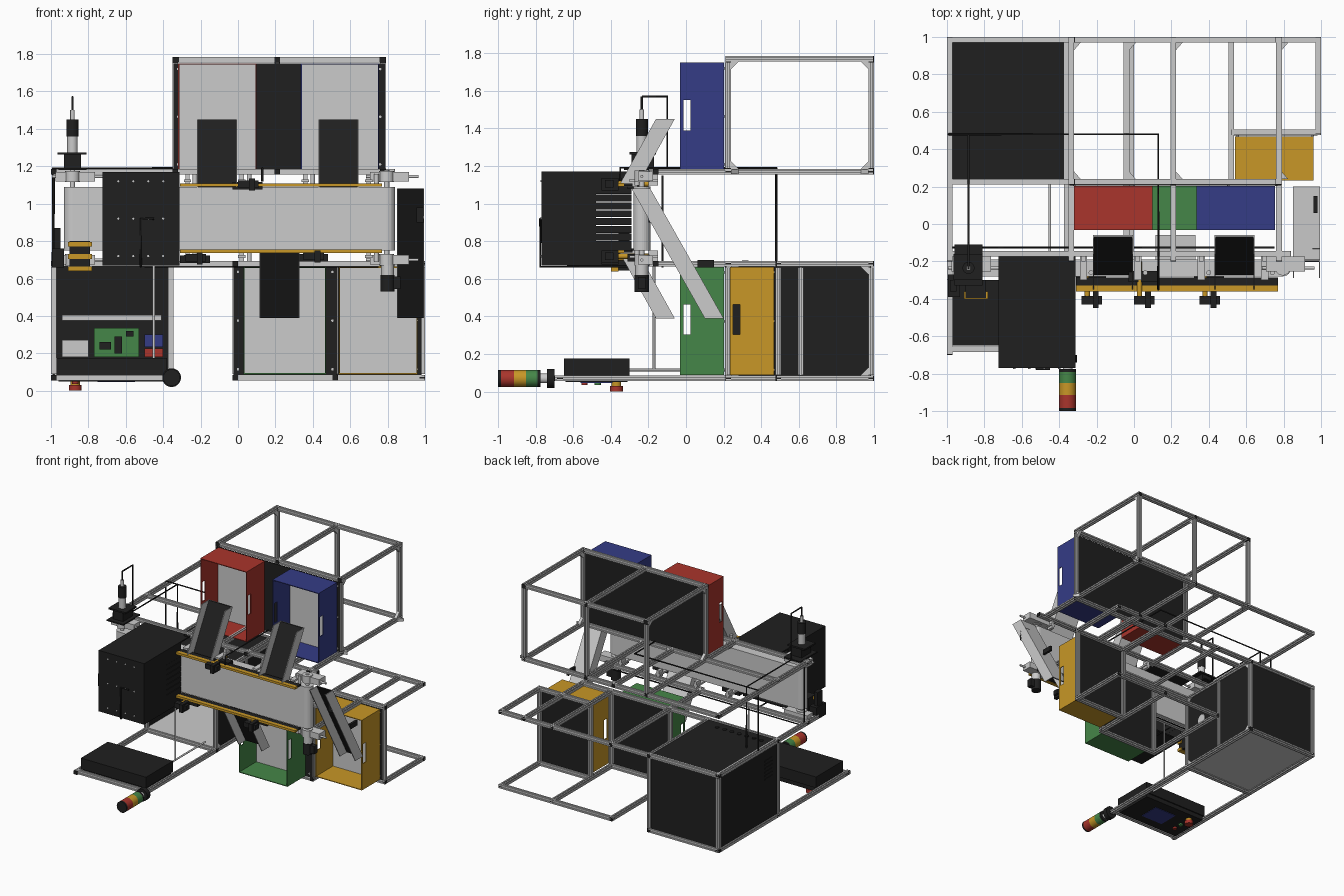
import bpy, bmesh, math
from mathutils import Vector, Matrix

if "Cube" in bpy.data.objects:
    bpy.data.objects.remove(bpy.data.objects["Cube"])

def mat(name, r, g, b):
    m = bpy.data.materials.new(name)
    m.diffuse_color = (r, g, b, 1)
    m.use_nodes = True
    m.node_tree.nodes["Principled BSDF"].inputs["Base Color"].default_value = m.diffuse_color
    return m

BLACK = mat("black", .014, .014, .014)
RED = mat("red", .40, .035, .025)
YELLOW = mat("yellow", .58, .31, .02)
GREEN = mat("green", .06, .24, .065)
BLUE = mat("blue", .035, .045, .24)

def finish(name, bm, m=None, smooth=False):
    bmesh.ops.recalc_face_normals(bm, faces=bm.faces)
    me = bpy.data.meshes.new(name)
    bm.to_mesh(me)
    bm.free()
    if m:
        me.materials.append(m)
    if smooth:
        for p in me.polygons:
            p.use_smooth = len(p.vertices) == 4
    o = bpy.data.objects.new(name, me)
    bpy.context.collection.objects.link(o)
    return o

def boxes(name, items, m=None):
    """One mesh from boxes given as x0, x1, y0, y1, z0, z1."""
    bm = bmesh.new()
    for x0, x1, y0, y1, z0, z1 in items:
        M = Matrix.Translation(((x0+x1)/2, (y0+y1)/2, (z0+z1)/2)) @ Matrix.Diagonal((x1-x0, y1-y0, z1-z0, 1))
        bmesh.ops.create_cube(bm, size=1, matrix=M)
    return finish(name, bm, m)

def box(name, *b, m=None):
    return boxes(name, [b], m)

def cyl(name, p, q, r, m=None, n=24):
    p, q = Vector(p), Vector(q)
    bm = bmesh.new()
    M = Matrix.Translation((p+q)/2) @ (q-p).to_track_quat('Z', 'Y').to_matrix().to_4x4()
    bmesh.ops.create_cone(bm, cap_ends=True, segments=n, radius1=r, radius2=r, depth=(q-p).length, matrix=M)
    return finish(name, bm, m, True)

def prism(name, pts, a, b, axis, m=None):
    """Extrude a 2D profile from a to b along axis x, y or z."""
    put = {'x': lambda u, v, w: (w, u, v), 'y': lambda u, v, w: (u, w, v), 'z': lambda u, v, w: (u, v, w)}[axis]
    bm = bmesh.new()
    lo, hi = [[bm.verts.new(put(u, v, w)) for u, v in pts] for w in (a, b)]
    bm.faces.new(lo)
    bm.faces.new(hi[::-1])
    for i in range(len(pts)):
        j = (i+1) % len(pts)
        bm.faces.new((lo[i], lo[j], hi[j], hi[i]))
    return finish(name, bm, m)

# slotted aluminium bar cross-section: one side repeated four times
SIDE = [(-.015, -.015), (-.004, -.015), (-.004, -.007), (.004, -.007), (.004, -.015)]
SLOT = []
for k in range(4):
    c, s = round(math.cos(k*math.pi/2)), round(math.sin(k*math.pi/2))
    SLOT += [(x*c-y*s, x*s+y*c) for x, y in SIDE]

def bar(axis, a, b, u, v, caps=True):
    prism("frame_bar", [(x+u, y+v) for x, y in SLOT], a+.004, b-.004, axis)
    if caps:
        sq = [(u-.015, v-.015), (u+.015, v-.015), (u+.015, v+.015), (u-.015, v+.015)]
        prism("bar_cap", sq, a, a+.004, axis, BLACK)
        prism("bar_cap", sq, b-.004, b, axis, BLACK)

def cable(name, pts, r=.006, m=BLACK):
    cu = bpy.data.curves.new(name, 'CURVE')
    cu.dimensions = '3D'
    cu.bevel_depth, cu.bevel_resolution, cu.use_fill_caps = r, 2, True
    sp = cu.splines.new('POLY')
    sp.points.add(len(pts)-1)
    for q, p in zip(sp.points, pts):
        q.co = (*p, 1)
    cu.materials.append(m) if m else None
    bpy.context.collection.objects.link(bpy.data.objects.new(name, cu))

# upper frame
for x in (-.335, .21, .775):
    bar('y', .21, 1, x, 1.77)
    bar('z', 1.185, 1.755, x, .985)
for x in (-.335, .775):
    bar('z', 1.185, 1.755, x, .225)
for y in (.225, .985):
    bar('x', -.32, .76, y, 1.77)
# upper conveyor level
for x in (-.985, -.335, -.04, .21, .775):
    bar('y', -.2, 1, x, 1.17)
for y, x1 in ((.225, .79), (.985, .79), (-.16, .84)):
    bar('x', -1, x1, y, 1.17)
# lower conveyor level
for x, y0 in ((-.985, -.3), (-.36, .21), (-.015, -.2), (.52, .21), (.985, .48), (.775, -.2)):
    bar('y', y0, 1, x, .68)
for y, x0, x1 in ((.225, -1, .79), (.985, -1, 1), (.49, .52, 1), (-.16, -1, .84)):
    bar('x', x0, x1, y, .68)
# base level and lower posts
for x, y0 in ((-.985, -.7), (-.36, -.7), (-.015, .21), (.52, .21), (.985, .48)):
    bar('y', y0, 1, x, .07)
for y, x0, x1 in ((.985, -1, -.345), (.225, -1, -.345), (.225, -.03, .535), (.49, .52, 1), (-.67, -1, -.345), (.985, -.03, 1)):
    bar('x', x0, x1, y, .07)
for x, y in ((-.985, .225), (-.36, .225), (-.985, .985), (-.36, .985), (-.36, .61), (-.015, .225), (.52, .225), (.52, .49), (.985, .49)):
    bar('z', .085, .665, x, y, False)
# corner gussets
for x, ys, zs in ((-.335, (.24, .97), (1.185, 1.755)), (.775, (.24, .97), (1.185, 1.755)), (-.36, (.24, .97), (.085, .665)), (.21, (.97,), (1.755,))):
    for y in ys:
        for z in zs:
            dy, dz = (.04 if y < .5 else -.04), (.04 if z in (.085, 1.185) else -.04)
            prism("corner_gusset", [(y, z), (y+dy, z), (y, z+dz)], x-.012, x+.012, 'x')
for x in (-.335, .21, .775, -.04):
    for y, dy in ((.24, .04), (.97, -.04)):
        prism("level_gusset", [(x+.015, y), (x+.05, y), (x+.015, y+dy)], 1.158, 1.182, 'z')

# black backing panels with screws
for n, x0, x1, y, z0, z1 in (("upper_panel", -.345, .785, .207, 1.18, 1.75), ("lower_panel", -.025, .53, .207, .085, .665), ("yellow_panel", .53, .98, .472, .085, .665)):
    box(n, x0, x1, y, y+.008, z0, z1, m=BLACK)
    for x in (x0+.025, x1-.025):
        for z in (z0+.03, (z0+z1)/2, z1-.03):
            cyl("panel_screw", (x, y-.004, z), (x, y, z), .007, n=10)

# sorting bins, open to the front with hand slots in both sides
def bin_(name, x, y, z, m, w=.42, d=.235, h=.575, t=.006):
    X, Y, Z = x+w, y+d, z+h
    a, b, s0, s1 = y+.018, y+.055, z+.215, z+.375
    parts = [(x, X, y, Y, z, z+t), (x, X, y, Y, Z-t, Z), (x, X, Y-t, Y, z, Z)]
    for u in (x, X-t):
        parts += [(u, u+t, y, a, z, Z), (u, u+t, b, Y, z, Z), (u, u+t, a, b, z, s0), (u, u+t, a, b, s1, Z)]
    boxes(name, parts, m)
    box(name+"_liner", x+t, X-t, Y-.016, Y-t, z+t, Z-t)
bin_("red_bin", -.32, -.032, 1.175, RED)
bin_("blue_bin", .335, -.032, 1.175, BLUE)
bin_("green_bin", .03, -.032, .088, GREEN, w=.44)
bin_("yellow_bin", .54, .233, .088, YELLOW)

# electrical cabinet, open at the front
box("cabinet_floor", -.98, -.36, .22, .98, .078, .09)
boxes("cabinet_shell", [(-.98, -.37, .22, .98, .683, .692), (-.992, -.98, .24, .97, .085, .67), (-.365, -.355, .24, .97, .085, .67), (-.97, -.37, .975, .985, .085, .67)], BLACK)
for i in range(7):
    cyl("cabinet_gland", (-.905+.067*i, .315, .69), (-.905+.067*i, .315, .697), .017, BLACK, 16)
for i in range(6):
    box("cabinet_vent", -.996, -.99, .3, .4, .42+.03*i, .43+.03*i, m=BLACK)
cyl("cabinet_port", (-.35, .4, .42), (-.357, .4, .42), .04)
box("din_rail", -.94, -.41, .94, .975, .375, .405)
box("control_board", -.77, -.53, .955, .965, .18, .335, m=GREEN)
boxes("board_chips", [(-.74, -.68, .94, .955, .22, .26), (-.66, -.62, .94, .955, .2, .29), (-.6, -.56, .94, .955, .29, .32)], BLACK)
box("power_supply", -.94, -.8, .93, .97, .18, .27)
box("relay_blue", -.5, -.4, .94, .97, .235, .3, m=BLUE)
box("relay_red", -.5, -.4, .94, .97, .18, .225, m=RED)

# operator panel (faces down) and signal tower
box("operator_box", -.97, -.38, -.65, -.30, .085, .175, m=BLACK)
box("operator_face", -.96, -.39, -.64, -.31, .05, .085, m=BLACK)
box("screen", -.75, -.55, -.56, -.39, .046, .05, m=BLUE)
cyl("stop_base", (-.87, -.37, .05), (-.87, -.37, .03), .025, YELLOW)
cyl("stop_button", (-.87, -.37, .03), (-.87, -.37, 0), .034, RED)
for y, m in ((-.47, GREEN), (-.54, RED)):
    cyl("push_button", (-.87, y, .05), (-.87, y, .036), .017, m)
cyl("panel_rod", (-.45, -.3, .115), (-.45, .22, .115), .007)
cyl("panel_post", (-.45, -.17, .115), (-.45, -.17, .67), .007)
for y0, y1, r, m in ((-1, -.985, .045, BLACK), (-.985, -.915, .045, RED), (-.915, -.85, .045, YELLOW), (-.85, -.79, .045, GREEN), (-.79, -.775, .045, BLACK), (-.775, -.74, .025, None), (-.74, -.7, .05, BLACK)):
    cyl("signal_tower", (-.355, y0, .07), (-.355, y1, .07), r, m, 32)

# conveyor belt loop with rounded ends
R, cy = .045, -.235
belt = []
for cx, a0 in ((.795, -90), (-.885, 90)):
    belt += [(cx+R*math.cos(math.radians(a0+15*k)), cy+R*math.sin(math.radians(a0+15*k))) for k in range(13)]
prism("conveyor_belt", belt, .75, 1.09, 'z')
for x in (-.885, .795):
    cyl("roller_shaft", (x, cy, .66), (x, cy, 1.18), .014)
    for z in (.70, 1.145):
        boxes("bearing_block", [(x-.09, x+.12, cy-.02, cy+.06, z-.025, z+.025)])
        cyl("bearing_ring", (x, cy, z-.03), (x, cy, z+.03), .04)
        cyl("adjuster_bolt", (x-.11, cy, z), (x+.17, cy, z), .008, n=12)
# side rails and brackets
for z in (.745, 1.1):
    box("guide_rail_black", -.31, .77, -.33, -.285, z-.006, z+.006, m=BLACK)
    box("guide_rail", -.31, .77, -.362, -.33, z-.009, z+.009, m=YELLOW)
for x in (-.27, .02, .36, .7):
    for z0, z1 in ((.69, .75), (1.095, 1.16)):
        boxes("rail_bracket", [(x-.02, x+.02, -.3, -.15, z0+.02, z0+.035), (x-.012, x+.012, -.2, -.15, z0, z1)])
        cyl("bracket_pin", (x+.04, -.26, z0), (x+.04, -.26, z1), .013, n=12)

# object sensors along the rails
for x, z in ((-.23, .71), (.05, 1.105), (.40, .72)):
    boxes("sensor", [(x-.05, x+.06, -.43, -.385, z-.02, z+.02), (x+.01, x+.04, -.45, -.36, z-.035, z+.03)], BLACK)
    cyl("sensor_arm", (x-.02, -.385, z), (x-.02, -.2, z), .014, YELLOW, 16)
    box("sensor_mount", x-.08, x+.08, -.31, -.25, z-.028, z+.012, m=BLACK)

# chutes: grey side walls and back, black sliding face
def chute(name, x0, x1, top, bot, z1, z0, d=.1):
    def sheet(f0, f1):
        return [(bot+f0*d, z0), (bot+f1*d, z0), (top+f1*d, z1), (top+f0*d, z1)]
    prism(name+"_side", sheet(0, 1), x0, x0+.006, 'x')
    prism(name+"_side", sheet(0, 1), x1-.006, x1, 'x')
    prism(name+"_back", sheet(.94, 1), x0+.006, x1-.006, 'x')
    prism(name+"_slide", sheet(.88, .94), x0+.006, x1-.006, 'x', BLACK)
chute("red_chute", -.22, -.005, -.16, -.36, 1.45, 1.09)
chute("blue_chute", .43, .645, -.16, -.36, 1.45, 1.09)
chute("green_chute", .115, .33, -.36, -.16, .75, .39)
chute("end_chute", .85, .995, -.29, .10, 1.08, .39)

# inspection box over the belt with strip curtains
x0, x1 = -.725, -.312
boxes("inspection_box", [(x0, x1, -.77, -.76, .67, 1.17), (x0, x1, -.77, -.17, 1.16, 1.17), (x0, x1, -.77, -.29, .67, .68), (x0, x0+.01, -.77, -.48, .67, 1.17), (x1-.01, x1, -.77, -.48, .67, 1.17)], BLACK)
for x in (x0, x1-.008):
    boxes("box_side_edge", [(x, x+.008, -.48, -.29, 1.05, 1.17), (x, x+.008, -.48, -.29, .67, .8)], BLACK)
    boxes("strip_curtain", [(x, x+.006, -.48, -.29, .803+.0415*i, .84+.0415*i) for i in range(6)], BLACK)
for x in (-.64, -.56, -.48, -.40):
    for z in (.72, .92, 1.12):
        cyl("box_screw", (x, -.774, z), (x, -.77, z), .006, n=8)
cable("box_cable", [(-.45, -.775, .92), (-.52, -.775, .92), (-.52, -.775, .665), (-.52, -.2, .665)])

# drive motor at the right end
cyl("motor_gearbox", (.80, cy, .62), (.80, cy, .68), .035)
cyl("motor_body", (.80, cy, .53), (.80, cy, .62), .038, BLACK)
box("motor_terminal", .83, .87, cy-.02, cy+.02, .545, .61, m=BLACK)

# encoder column at the left end
boxes("encoder_base", [(-.96, -.81, -.33, -.11, 1.18, 1.19), (-.93, -.84, -.29, -.17, 1.19, 1.27), (-.965, -.81, -.30, -.16, 1.262, 1.275)], BLACK)
for z0, z1, r, m in ((1.275, 1.36, .028, None), (1.36, 1.45, .032, BLACK), (1.45, 1.5, .012, None), (1.5, 1.57, .006, BLACK)):
    cyl("encoder_column", (-.885, cy, z0), (-.885, cy, z1), r, m)

# infeed sensor cluster at the left end
boxes("infeed_yellow", [(-.91, -.78, -.40, -.36, .64+.065*i, .665+.065*i) for i in range(3)], YELLOW)
boxes("infeed_body", [(-.90, -.79, -.395, -.30, .645, .80), (-.995, -.93, -.39, -.27, .66, .76), (-.985, -.95, -.36, -.3, .76, .87)], BLACK)
boxes("right_bracket", [(.955, .995, -.2, -.13, .9, .98), (.96, .98, .06, .15, .66, .7)], BLACK)

# air and signal lines
cable("encoder_line", [(-.885, cy, 1.57), (-.885, -.1, 1.57), (-.885, -.1, 1.19), (-.885, .48, 1.19), (-.885, .48, .68)])
cable("main_line", [(.13, -.35, 1.12), (.13, -.35, 1.19), (.13, .48, 1.19), (-.99, .48, 1.19), (-.99, .48, .68)])
cable("side_line", [(.75, -.125, .665), (-.985, -.125, .665), (-.985, -.125, 1.15)])
